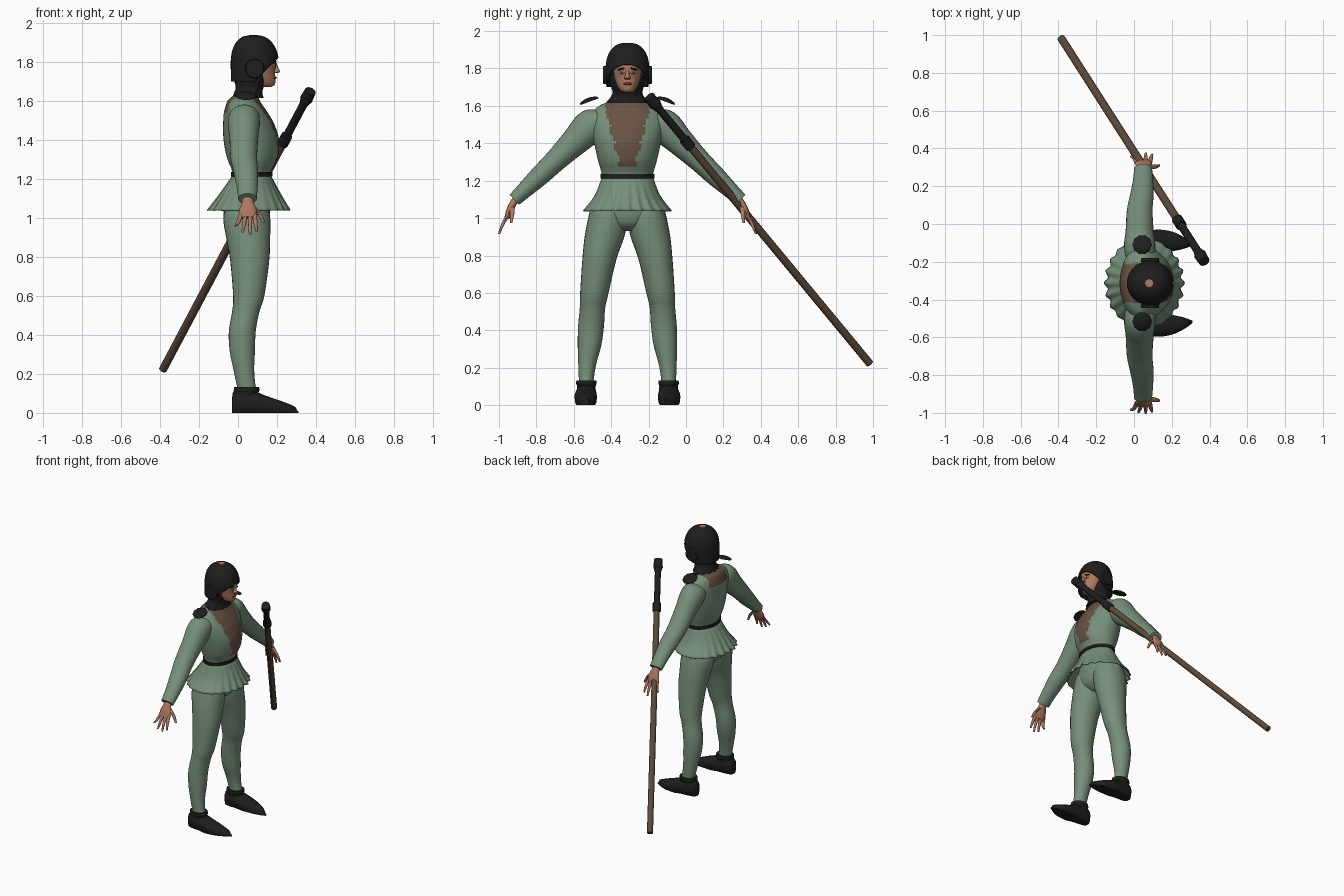
import bpy, bmesh, math
from mathutils import Vector, Matrix

C = -0.313  # sideways centre of the figure, which faces +x


def material(name, rgb):
    m = bpy.data.materials.new(name)
    m.diffuse_color = (*rgb, 1)
    return m


GREEN = material("green cloth", (0.185, 0.275, 0.195))
BLACK = material("black leather", (0.013, 0.013, 0.013))
BROWN = material("brown undershirt", (0.14, 0.085, 0.058))
WOOD = material("staff wood", (0.105, 0.067, 0.043))
SKIN = material("skin", (0.42, 0.19, 0.12))
WHITE = material("eye white", (0.6, 0.56, 0.52))
LIP = material("lips", (0.22, 0.075, 0.055))


def finish(name, bm, mat, angle=40):
    bmesh.ops.recalc_face_normals(bm, faces=bm.faces)
    me = bpy.data.meshes.new(name)
    bm.to_mesh(me)
    bm.free()
    me.materials.append(mat)
    ob = bpy.data.objects.new(name, me)
    bpy.context.collection.objects.link(ob)
    bpy.context.view_layer.objects.active = ob
    ob.select_set(True)
    bpy.ops.object.shade_smooth_by_angle(angle=math.radians(angle))
    ob.select_set(False)
    return ob


def smooth_rows(rows, k):
    """Catmull-Rom interpolation between cross-sections."""
    out = []
    for i in range(len(rows) - 1):
        p = [rows[max(i - 1, 0)], rows[i], rows[i + 1], rows[min(i + 2, len(rows) - 1)]]
        for j in range(k):
            t = j / k
            out.append([0.5 * (2 * b + (c - a) * t + (2 * a - 5 * b + 4 * c - d) * t * t
                               + (3 * b - a - 3 * c + d) * t ** 3) for a, b, c, d in zip(*p)])
    return out + [rows[-1]]


def loft(rows, u=(1, 0, 0), v=(0, 1, 0), n=28, k=4, wob=None, caps=True, side=1):
    """Skin ellipses (x, y offset, z, u radius, v radius); side mirrors in y."""
    bm = bmesh.new()
    u, v = Vector(u), Vector(v)
    rows = smooth_rows(rows, k)
    rings = []
    for i, (x, y, z, a, b) in enumerate(rows):
        ring = []
        for j in range(n):
            th = 2 * math.pi * j / n
            w = wob(th, i / (len(rows) - 1)) if wob else 1
            p = Vector((x, y, z)) + u * (a * w * math.cos(th)) + v * (b * w * math.sin(th))
            ring.append(bm.verts.new((p.x, C + side * p.y, p.z)))
        rings.append(ring)
    for r, s in zip(rings, rings[1:]):
        for j in range(n):
            bm.faces.new((r[j], r[(j + 1) % n], s[(j + 1) % n], s[j]))
    if caps:
        bm.faces.new(rings[0])
        bm.faces.new(rings[-1])
    return bm


def ellipsoid(name, loc, size, mat, rot=None):
    bm = bmesh.new()
    m = Matrix.Translation(loc) @ (rot or Matrix()) @ Matrix.Diagonal((*size, 1))
    bmesh.ops.create_uvsphere(bm, u_segments=20, v_segments=12, radius=1, matrix=m)
    return finish(name, bm, mat)


def rod(name, a, b, r1, r2, mat, n=16):
    a, b = Vector(a), Vector(b)
    d = b - a
    m = Matrix.Translation((a + b) / 2) @ d.to_track_quat('Z', 'Y').to_matrix().to_4x4()
    bm = bmesh.new()
    bmesh.ops.create_cone(bm, cap_ends=True, segments=n, radius1=r1, radius2=r2,
                          depth=d.length, matrix=m)
    return finish(name, bm, mat)


# Torso, with the undershirt showing through the open chest and nape
torso = finish("tunic_body", loft([
    (0.07, 0, 1.20, 0.098, 0.135), (0.07, 0, 1.24, 0.10, 0.138), (0.073, 0, 1.31, 0.13, 0.158),
    (0.068, 0, 1.40, 0.142, 0.178), (0.055, 0, 1.48, 0.131, 0.195), (0.04, 0, 1.54, 0.112, 0.198),
    (0.03, 0, 1.59, 0.088, 0.165), (0.032, 0, 1.615, 0.072, 0.12), (0.04, 0, 1.63, 0.05, 0.07)],
    n=72, k=7), GREEN)
torso.data.materials.append(BROWN)
for f in torso.data.polygons:
    x, y, z = f.center
    ripple = 0.006 * math.sin(z * 70)
    front = x > 0.06 and z > 1.28 and abs(y - C) < 0.04 + 0.26 * (z - 1.28) + ripple
    nape = x <= 0.06 and z > 1.54 and abs(y - C) < 0.105 + ripple
    if front or nape:
        f.material_index = 1

# Pleated skirt, belt and hips
skirt = finish("tunic_skirt", loft([
    (0.07, 0, 1.215, 0.10, 0.138), (0.062, 0, 1.12, 0.16, 0.176), (0.055, 0, 1.04, 0.215, 0.238)],
    n=132, wob=lambda th, t: 1 - 0.1 * t * math.cos(th) ** 2 * (0.5 - 0.5 * math.cos(22 * th)),
    caps=False), GREEN)
shell = skirt.modifiers.new("thickness", 'SOLIDIFY')
shell.thickness = 0.006
finish("belt", loft([(0.07, 0, 1.213, 0.106, 0.144), (0.07, 0, 1.235, 0.106, 0.144)], n=48, k=1), BLACK)
finish("hips", loft([
    (0.045, 0, 0.93, 0.06, 0.05), (0.045, 0, 0.97, 0.105, 0.14), (0.045, 0, 1.04, 0.12, 0.205),
    (0.06, 0, 1.13, 0.105, 0.16), (0.07, 0, 1.21, 0.09, 0.13)]), GREEN)

for s, tag in ((-1, "right"), (1, "left")):
    # Leg
    finish(tag + "_leg", loft([
        (0.055, 0.22, 0.09, 0.048, 0.038), (0.042, 0.22, 0.14, 0.048, 0.04),
        (0.03, 0.215, 0.22, 0.053, 0.048), (0.022, 0.203, 0.32, 0.065, 0.063),
        (0.022, 0.195, 0.42, 0.069, 0.069), (0.04, 0.187, 0.52, 0.07, 0.068),
        (0.055, 0.177, 0.60, 0.08, 0.076), (0.06, 0.15, 0.78, 0.1, 0.091),
        (0.052, 0.123, 0.90, 0.113, 0.106), (0.045, 0.105, 1.0, 0.12, 0.105),
        (0.05, 0.10, 1.08, 0.10, 0.09)], side=s), GREEN)
    # Pointed shoe with ankle cuff
    bm = loft([
        (-0.03, 0.22, 0.045, 0.018, 0.035), (-0.022, 0.22, 0.055, 0.038, 0.055),
        (0.02, 0.22, 0.06, 0.052, 0.062), (0.08, 0.222, 0.055, 0.057, 0.058),
        (0.14, 0.223, 0.042, 0.06, 0.047), (0.21, 0.22, 0.031, 0.05, 0.034),
        (0.27, 0.212, 0.023, 0.028, 0.019), (0.31, 0.205, 0.017, 0.006, 0.006)],
        u=(0, 1, 0), v=(0, 0, 1), side=s)
    for vert in bm.verts:
        vert.co.z = max(vert.co.z, 0.014) - 0.014 if vert.co.z < 0.03 else vert.co.z
    finish(tag + "_shoe", bm, BLACK)
    finish(tag + "_shoe_cuff", loft([
        (0.035, 0.22, 0.04, 0.06, 0.052), (0.042, 0.22, 0.10, 0.062, 0.05),
        (0.044, 0.22, 0.115, 0.066, 0.055), (0.044, 0.22, 0.132, 0.064, 0.053)], side=s), BLACK)
    # Sleeve
    finish(tag + "_sleeve", loft([
        (0.035, 0.11, 1.535, 0.06, 0.06), (0.032, 0.16, 1.515, 0.08, 0.088),
        (0.03, 0.215, 1.475, 0.082, 0.09), (0.03, 0.28, 1.41, 0.074, 0.076),
        (0.03, 0.385, 1.307, 0.068, 0.06), (0.042, 0.47, 1.225, 0.062, 0.054),
        (0.048, 0.555, 1.145, 0.052, 0.043), (0.048, 0.605, 1.098, 0.048, 0.037)],
        v=(0, 0.69, 0.72), side=s), GREEN)
    # Hand: palm, four fingers and thumb
    finish(tag + "_palm", loft([
        (0.048, 0.585, 1.115, 0.027, 0.02), (0.05, 0.61, 1.08, 0.03, 0.019),
        (0.05, 0.63, 1.04, 0.044, 0.019), (0.05, 0.645, 1.0, 0.04, 0.014)],
        v=(0, 0.85, 0.5), n=16, side=s), SKIN)
    for i, (x0, x1, y1, z1) in enumerate([(0.016, -0.016, 0.67, 0.955), (0.04, 0.024, 0.683, 0.925),
                                          (0.062, 0.062, 0.687, 0.915), (0.084, 0.096, 0.68, 0.93)]):
        finish(f"{tag}_finger_{i + 1}", loft([
            (x0, 0.635, 1.02, 0.012, 0.012), ((x0 + x1) / 2, 0.663, 0.975, 0.0105, 0.0105),
            (x1, y1, z1, 0.006, 0.006)], n=10, side=s), SKIN)
    finish(tag + "_thumb", loft([
        (0.075, 0.615, 1.06, 0.014, 0.014), (0.11, 0.617, 1.02, 0.012, 0.012),
        (0.132, 0.622, 0.975, 0.007, 0.007)], n=10, side=s), SKIN)
    # Scalloped shoulder pad
    bm = loft([(0, 0, -0.006, 0.05, 0.052), (0, 0, 0.004, 0.047, 0.049), (0, 0, 0.013, 0.025, 0.025),
               (0, 0, 0.016, 0.004, 0.004)], n=48, wob=lambda th, t: 1 + 0.04 * math.cos(10 * th))
    tilt = (Matrix.Translation((0.043, C + s * 0.205, 1.628)) @ Matrix.Rotation(-s * 0.35, 4, 'X')
            @ Matrix.Translation((0, -C, 0)))
    bm.transform(tilt)
    finish(tag + "_shoulder_pad", bm, BLACK)
    # Helmet ear disc
    rod(tag + "_ear_disc", (0.085, C + s * 0.112, 1.765), (0.085, C + s * 0.132, 1.765), 0.05, 0.046, BLACK, 24)
    # Eye, pupil and brow
    ellipsoid(tag + "_eye", (0.186, C + s * 0.031, 1.776), (0.006, 0.015, 0.006), WHITE, Matrix.Rotation(s * 0.35, 4, 'Z'))
    ellipsoid(tag + "_pupil", (0.19, C + s * 0.031, 1.776), (0.005, 0.006, 0.006), BLACK)
    ellipsoid(tag + "_brow", (0.188, C + s * 0.034, 1.797), (0.007, 0.021, 0.005), BLACK,
              Matrix.Rotation(s * 0.35, 4, 'Z') @ Matrix.Rotation(-s * 0.25, 4, 'X'))

# Head and face
finish("head", loft([
    (0.145, 0, 1.672, 0.025, 0.022), (0.138, 0, 1.682, 0.05, 0.038), (0.12, 0, 1.71, 0.072, 0.056),
    (0.105, 0, 1.75, 0.085, 0.07), (0.1, 0, 1.79, 0.096, 0.077), (0.09, 0, 1.84, 0.1, 0.08),
    (0.085, 0, 1.88, 0.07, 0.06)]), SKIN)
finish("nose", loft([
    (0.185, 0, 1.742, 0.012, 0.012), (0.196, 0, 1.748, 0.02, 0.018), (0.193, 0, 1.765, 0.016, 0.011),
    (0.187, 0, 1.795, 0.01, 0.009)], n=14), SKIN)
ellipsoid("lips", (0.187, C, 1.718), (0.012, 0.024, 0.007), LIP)

# Neck guard with a ragged lower hem
finish("neck_guard", loft([
    (0.05, 0, 1.615, 0.078, 0.112), (0.052, 0, 1.64, 0.07, 0.092), (0.06, 0, 1.67, 0.07, 0.078),
    (0.065, 0, 1.71, 0.085, 0.088), (0.062, 0, 1.76, 0.085, 0.095)],
    n=48, wob=lambda th, t: 1 + 0.05 * (1 - t) * math.cos(12 * th)), BLACK)

# Helmet, cut at a slant to open the face
bm = loft([
    (0.08, 0, 1.70, 0.117, 0.112), (0.085, 0, 1.75, 0.122, 0.117), (0.086, 0, 1.81, 0.123, 0.117),
    (0.084, 0, 1.86, 0.113, 0.108), (0.082, 0, 1.90, 0.092, 0.088), (0.08, 0, 1.927, 0.06, 0.057),
    (0.08, 0, 1.937, 0.02, 0.02)], n=40, k=5, caps=False)
bmesh.ops.bisect_plane(bm, geom=bm.verts[:] + bm.edges[:] + bm.faces[:], plane_co=(0.10, 0, 1.712),
                       plane_no=(0.71, 0, -0.70), clear_outer=True)
helmet = finish("helmet", bm, BLACK)
helmet.modifiers.new("thickness", 'SOLIDIFY').thickness = 0.008
rod("crown_spot", (0.08, C, 1.925), (0.08, C, 1.9375), 0.021, 0.021, SKIN, 20)

# Staff with a dark grip, collars and pommel
foot, tip = Vector((-0.385, 0.983, 0.222)), Vector((0.372, -0.198, 1.65))
for name, a, b, r1, r2, mat in [
        ("staff_shaft", 0, 0.83, 0.021, 0.021, WOOD), ("staff_collar", 0.81, 0.84, 0.029, 0.029, BLACK),
        ("staff_grip", 0.84, 0.96, 0.021, 0.021, BLACK), ("staff_grip_flare", 0.95, 0.97, 0.02, 0.031, BLACK),
        ("staff_pommel", 0.97, 1.0, 0.033, 0.029, BLACK)]:
    rod(name, foot.lerp(tip, a), foot.lerp(tip, b), r1, r2, mat)
